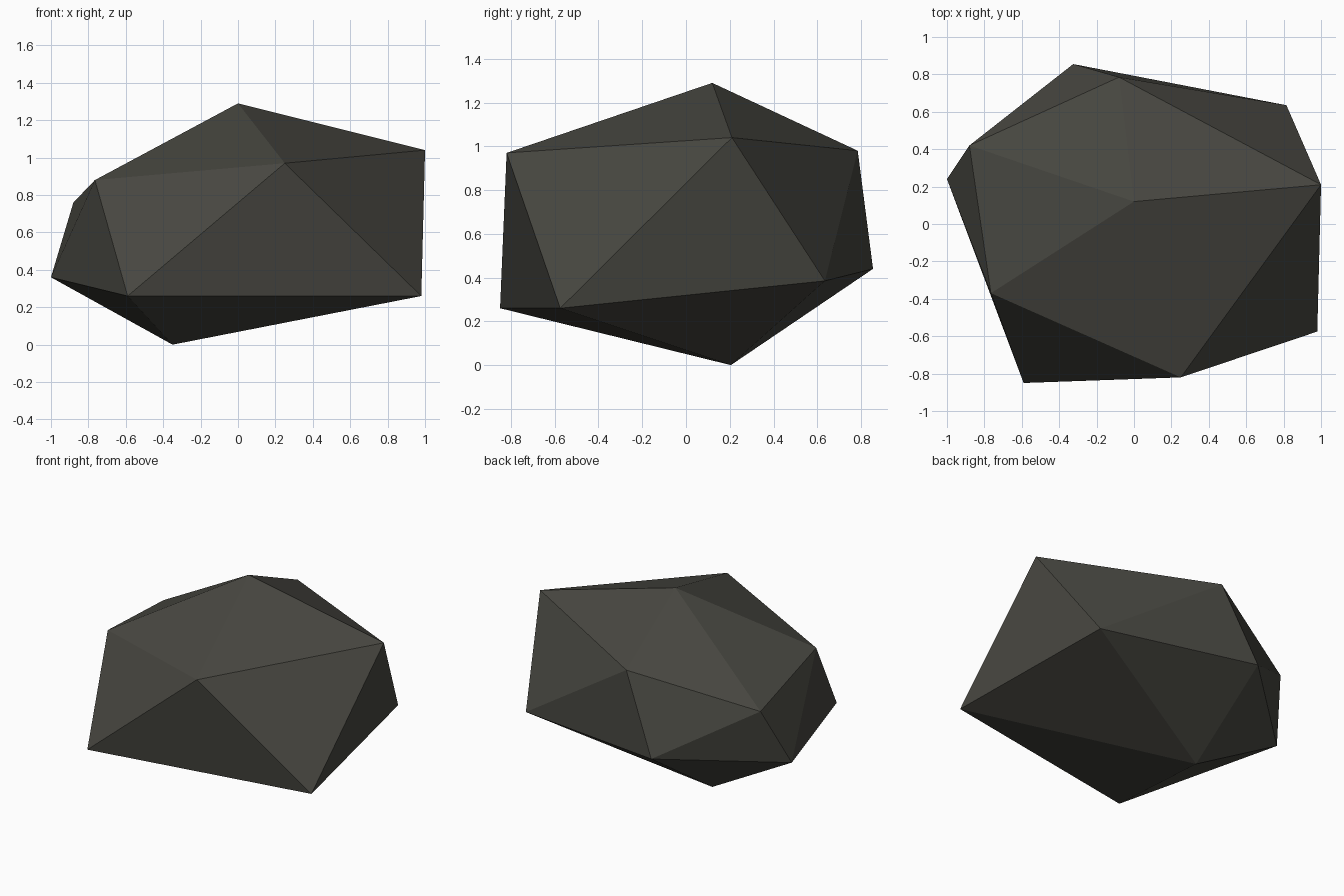
import bpy

if "Cube" in bpy.data.objects:
    bpy.data.objects.remove(bpy.data.objects["Cube"])

# Faceted rock: a distorted icosahedron, two staggered rings of five with two poles
upper = [(0.25, -0.82, 0.97), (1.0, 0.21, 1.04), (-0.08, 0.785, 0.98),
         (-0.88, 0.42, 0.76), (-0.765, -0.37, 0.88)]
lower = [(0.98, -0.575, 0.26), (0.815, 0.635, 0.385), (-0.325, 0.855, 0.44),
         (-1.0, 0.24, 0.36), (-0.59, -0.85, 0.26)]
top, bottom = (0.0, 0.12, 1.29), (-0.35, 0.205, 0.0)
verts = upper + lower + [top, bottom]

# Cap fans and zigzag side band
faces = []
for i in range(5):
    j = (i + 1) % 5
    faces += [(10, i, j), (i, 5 + i, j), (j, 5 + i, 5 + j), (11, 5 + j, 5 + i)]

mesh = bpy.data.meshes.new("rock")
mesh.from_pydata(verts, [], faces)
mesh.update()

# Dark stone colour
stone = bpy.data.materials.new("dark grey stone")
stone.diffuse_color = (0.065, 0.064, 0.053, 1.0)
stone.use_nodes = True
stone.node_tree.nodes["Principled BSDF"].inputs["Base Color"].default_value = stone.diffuse_color
mesh.materials.append(stone)

rock = bpy.data.objects.new("rock", mesh)
bpy.context.collection.objects.link(rock)
